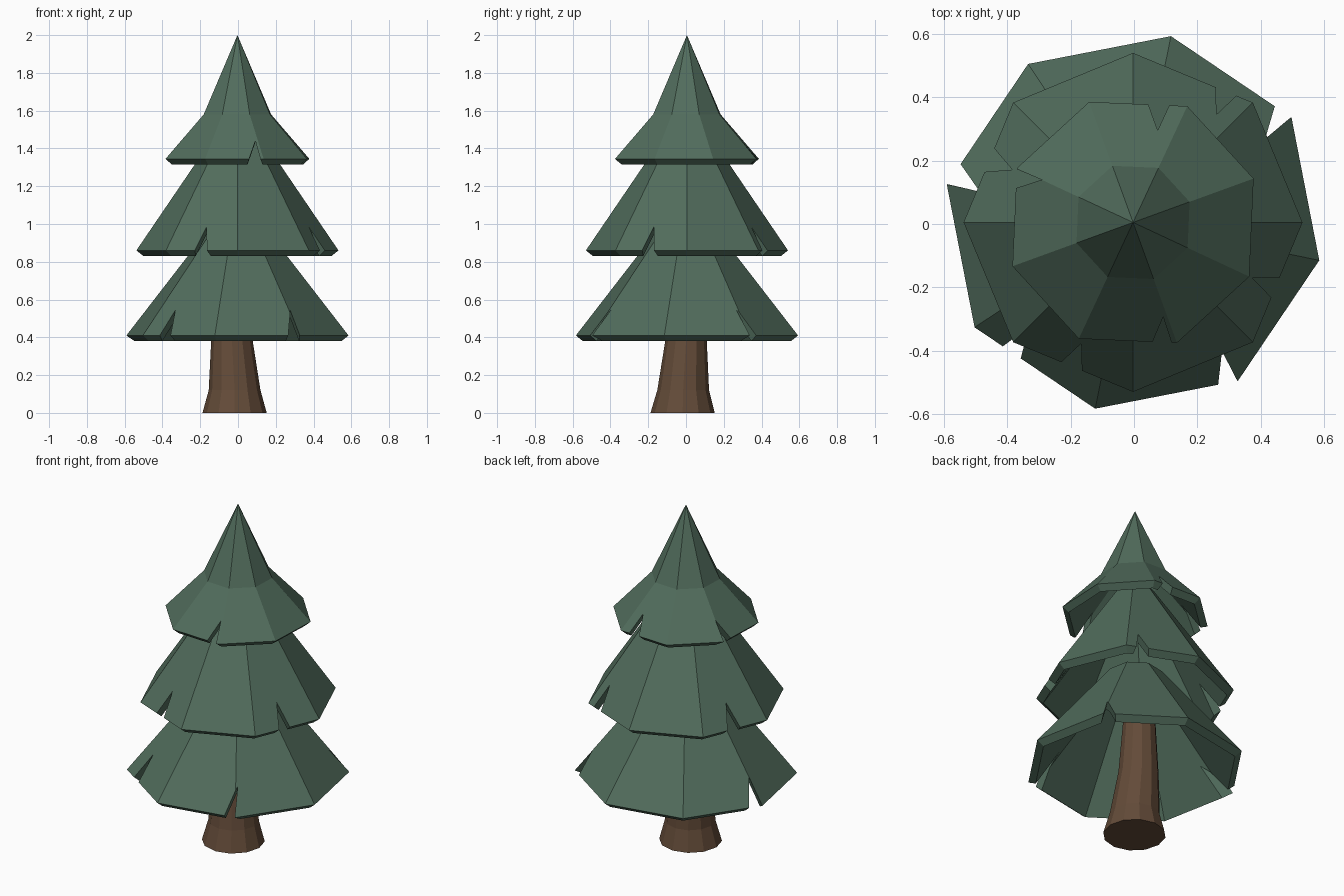
import bpy, bmesh, math
from mathutils import Vector

if "Cube" in bpy.data.objects:
    bpy.data.objects.remove(bpy.data.objects["Cube"])


def material(name, rgb):
    m = bpy.data.materials.new(name)
    m.diffuse_color = (*rgb, 1)
    m.use_nodes = True
    m.node_tree.nodes["Principled BSDF"].inputs["Base Color"].default_value = m.diffuse_color
    return m


GREEN = material("pine green", (0.083, 0.152, 0.108))
BROWN = material("bark brown", (0.125, 0.070, 0.040))
AXIS = Vector((-0.003, 0.005, 0))


def finish(bm, name, mat):
    bmesh.ops.recalc_face_normals(bm, faces=bm.faces)
    me = bpy.data.meshes.new(name)
    bm.to_mesh(me)
    bm.free()
    me.materials.append(mat)
    ob = bpy.data.objects.new(name, me)
    bpy.context.collection.objects.link(ob)
    return ob


def bridge(bm, a, b):
    """Join two rings; a ring of one vertex is a tip."""
    n = max(len(a), len(b))
    for i in range(n):
        j = (i + 1) % n
        quad = [a[i % len(a)], a[j % len(a)], b[j % len(b)], b[i % len(b)]]
        quad = list(dict.fromkeys(quad))
        if len(quad) > 2:
            bm.faces.new(quad)


def ring(bm, r, z, sides, start, centre):
    if r == 0:
        return [bm.verts.new(centre + Vector((0, 0, z)))]
    return [bm.verts.new(centre + Vector((r * math.cos(start + i * math.tau / sides),
                                          r * math.sin(start + i * math.tau / sides), z)))
            for i in range(sides)]


def tier(name, profile, start_deg, notches, apex_z, inner_d):
    """Eight-sided hollow skirt with V notches (face angle, sideways shift, half width)."""
    bm = bmesh.new()
    rings = [ring(bm, r, z, 8, math.radians(start_deg), AXIS) for r, z in profile]
    for i in range(len(rings)):
        a, b = rings[i], rings[(i + 1) % len(rings)]
        if len(a) > 1 or len(b) > 1:
            bridge(bm, a, b)
    ob = finish(bm, name, GREEN)

    # wedge cutters pointing out of the faces
    z0 = profile[0][1]
    bm = bmesh.new()
    for ang, t, hw in notches:
        a = math.radians(ang)
        n = Vector((math.cos(a), math.sin(a), 0))
        s = Vector((-n.y, n.x, 0))
        low = z0 - 0.1
        w = hw * (apex_z - low) / (apex_z - z0)
        ends = []
        for d in (inner_d, 0.9):
            ends.append([bm.verts.new(AXIS + n * d + s * (t + dt) + Vector((0, 0, z)))
                         for dt, z in ((-w, low), (w, low), (0, apex_z))])
        bridge(bm, ends[0], ends[1])
        bm.faces.new(ends[0])
        bm.faces.new(ends[1])
    cutter = finish(bm, name + "_cutter", GREEN)
    mod = ob.modifiers.new("notches", 'BOOLEAN')
    mod.operation = 'DIFFERENCE'
    mod.solver = 'EXACT'
    mod.object = cutter
    bpy.context.view_layer.objects.active = ob
    bpy.ops.object.modifier_apply(modifier=mod.name)
    bpy.data.objects.remove(cutter)
    return ob


# foliage skirts: outer profile up, inner profile back down
tier("lower_branches",
     [(0.60, 0.41), (0.15, 0.98), (0.11, 0.95), (0.562, 0.38)], -11.5,
     [(56, -0.197, 0.031), (146, 0.19, 0.038), (236, -0.088, 0.034), (281, 0.197, 0.031)],
     0.545, 0.2)
tier("middle_branches",
     [(0.535, 0.86), (0.10, 1.50), (0.06, 1.47), (0.497, 0.83)], 0,
     [(67.5, -0.113, 0.035), (157.5, -0.008, 0.04), (247.5, -0.005, 0.035),
      (337.5, -0.018, 0.034)], 0.985, 0.2)
tier("top_branches",
     [(0.405, 1.345), (0.19, 1.58), (0, 2.0), (0, 1.90), (0.155, 1.56), (0.37, 1.315)], 20,
     [(87.5, -0.065, 0.033), (177.5, -0.122, 0.03), (267.5, 0.108, 0.03)], 1.44, 0.18)

# trunk: flared base, leaning slightly
bm = bmesh.new()
rings = [ring(bm, r, z, 12, 0, Vector((x, y, 0))) for r, z, x, y in (
    (0.17, 0, -0.018, -0.018), (0.137, 0.12, -0.018, -0.015),
    (0.11, 0.38, -0.032, 0.0), (0.085, 0.75, -0.03, 0.01))]
for a, b in zip(rings, rings[1:]):
    bridge(bm, a, b)
bm.faces.new(rings[0])
bm.faces.new(rings[-1])
finish(bm, "trunk", BROWN)
